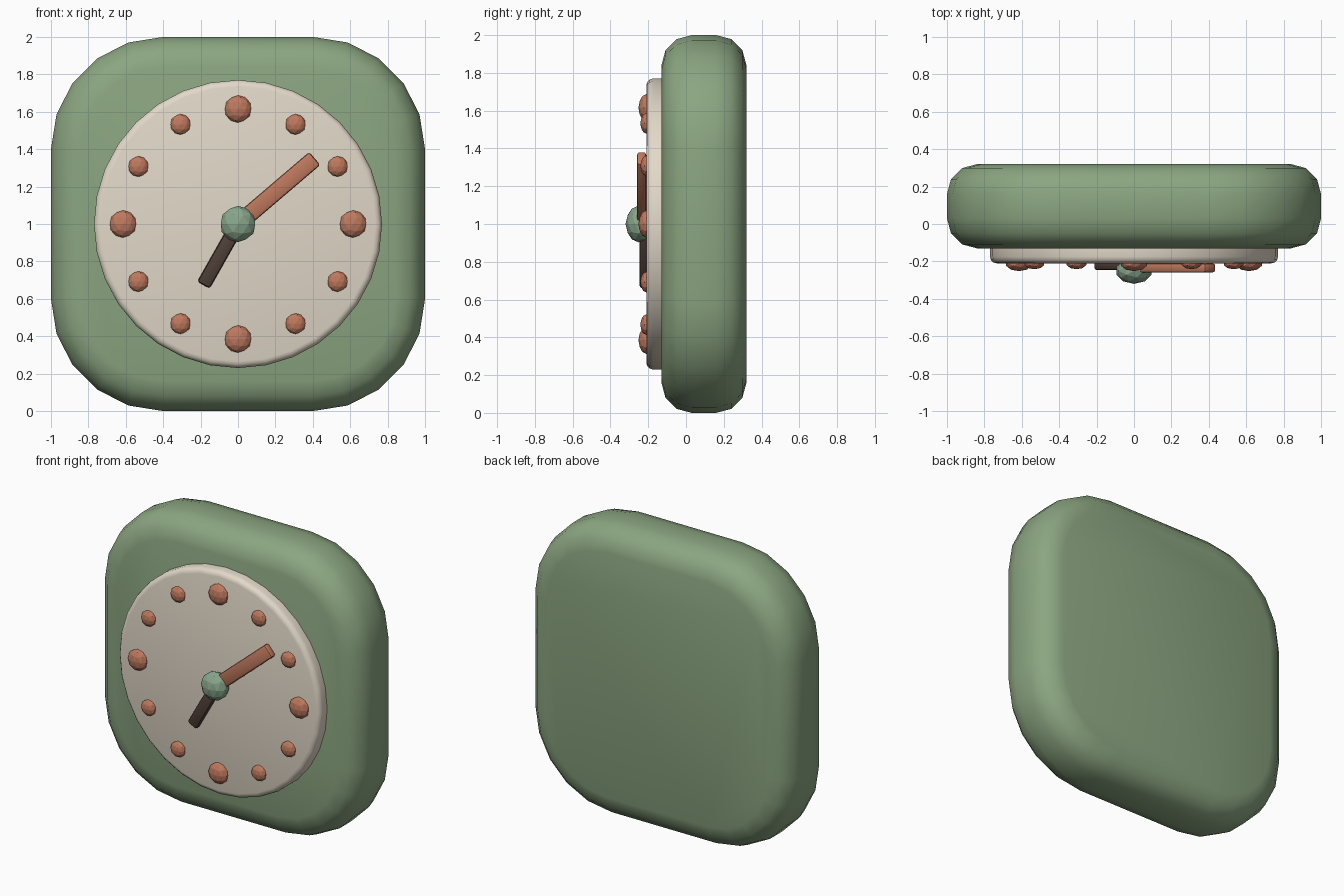
import bpy, bmesh
from math import sin, cos, pi, radians
from mathutils import Matrix, Vector

if "Cube" in bpy.data.objects:
    bpy.data.objects.remove(bpy.data.objects["Cube"])


def material(name, rgb):
    m = bpy.data.materials.new(name)
    m.diffuse_color = (*rgb, 1)
    m.use_nodes = True
    m.node_tree.nodes["Principled BSDF"].inputs["Base Color"].default_value = m.diffuse_color
    return m


GREEN = material("sage", (0.26, 0.38, 0.22))
HUB_GREEN = material("hub_sage", (0.25, 0.38, 0.26))
CREAM = material("cream", (0.76, 0.69, 0.58))
TERRACOTTA = material("terracotta", (0.52, 0.19, 0.11))
BROWN = material("dark_brown", (0.08, 0.05, 0.04))


def finish(name, bm, mat, smooth=True):
    bmesh.ops.recalc_face_normals(bm, faces=bm.faces)
    me = bpy.data.meshes.new(name)
    bm.to_mesh(me)
    bm.free()
    me.materials.append(mat)
    ob = bpy.data.objects.new(name, me)
    bpy.context.collection.objects.link(ob)
    if smooth:
        bpy.ops.object.select_all(action='DESELECT')
        ob.select_set(True)
        bpy.context.view_layer.objects.active = ob
        bpy.ops.object.shade_smooth_by_angle(angle=radians(40))
    return ob


def slab(name, outline, y0, y1, bevel, segments, mat):
    """Extrude an (x, z) outline from y0 to y1 and round its sharp edges."""
    bm = bmesh.new()
    face = bm.faces.new([bm.verts.new((x, y0, z)) for x, z in outline])
    ext = bmesh.ops.extrude_face_region(bm, geom=[face], use_keep_orig=True)
    verts = [g for g in ext["geom"] if isinstance(g, bmesh.types.BMVert)]
    bmesh.ops.translate(bm, verts=verts, vec=(0, y1 - y0, 0))
    bmesh.ops.recalc_face_normals(bm, faces=bm.faces)
    edges = [e for e in bm.edges if e.calc_face_angle(0) > radians(40)]
    bmesh.ops.bevel(bm, geom=edges, offset=bevel, offset_type='OFFSET',
                    segments=segments, profile=0.5, affect='EDGES')
    return finish(name, bm, mat)


def dot(name, x, y, z, r, depth, mat):
    """Faceted ball, flattened front to back."""
    bm = bmesh.new()
    bmesh.ops.create_icosphere(
        bm, subdivisions=2, radius=1,
        matrix=Matrix.Translation((x, y, z)) @ Matrix.Diagonal((r, depth, r, 1)))
    return finish(name, bm, mat, smooth=False)


def hand(name, angle, length, width, y0, y1, mat):
    """Bar from the dial centre, angle clockwise from twelve."""
    along = Vector((sin(angle), cos(angle)))
    side = Vector((cos(angle), -sin(angle))) * width / 2
    centre, tip = Vector((0, 1)), Vector((0, 1)) + along * length
    return slab(name, [centre - side, tip - side, tip + side, centre + side],
                y0, y1, 0.015, 2, mat)


# case: rounded square with soft edges
case = []
for q, (sx, sz) in enumerate([(1, 1), (-1, 1), (-1, -1), (1, -1)]):
    for i in range(6):
        a = q * pi / 2 + i * pi / 10
        case.append((0.4 * sx + 0.6 * cos(a), 1 + 0.4 * sz + 0.6 * sin(a)))
slab("case", case, -0.13, 0.32, 0.16, 3, GREEN)

# dial: shallow disc
disc = [(0.77 * cos(i * pi / 16), 1 + 0.77 * sin(i * pi / 16)) for i in range(32)]
slab("dial", disc, -0.21, -0.05, 0.035, 3, CREAM)

# hour markers: larger at the quarters
for h in range(12):
    a = h * pi / 6
    r, depth = (0.073, 0.042) if h % 3 == 0 else (0.055, 0.032)
    dot(f"hour_marker_{h}", 0.615 * sin(a), -0.21, 1 + 0.615 * cos(a), r, depth, TERRACOTTA)

# hands and hub
hand("minute_hand", radians(49.5), 0.54, 0.092, -0.26, -0.21, TERRACOTTA)
hand("hour_hand", radians(209.5), 0.375, 0.076, -0.247, -0.2, BROWN)
dot("hub", 0, -0.25, 1, 0.097, 0.07, HUB_GREEN)
